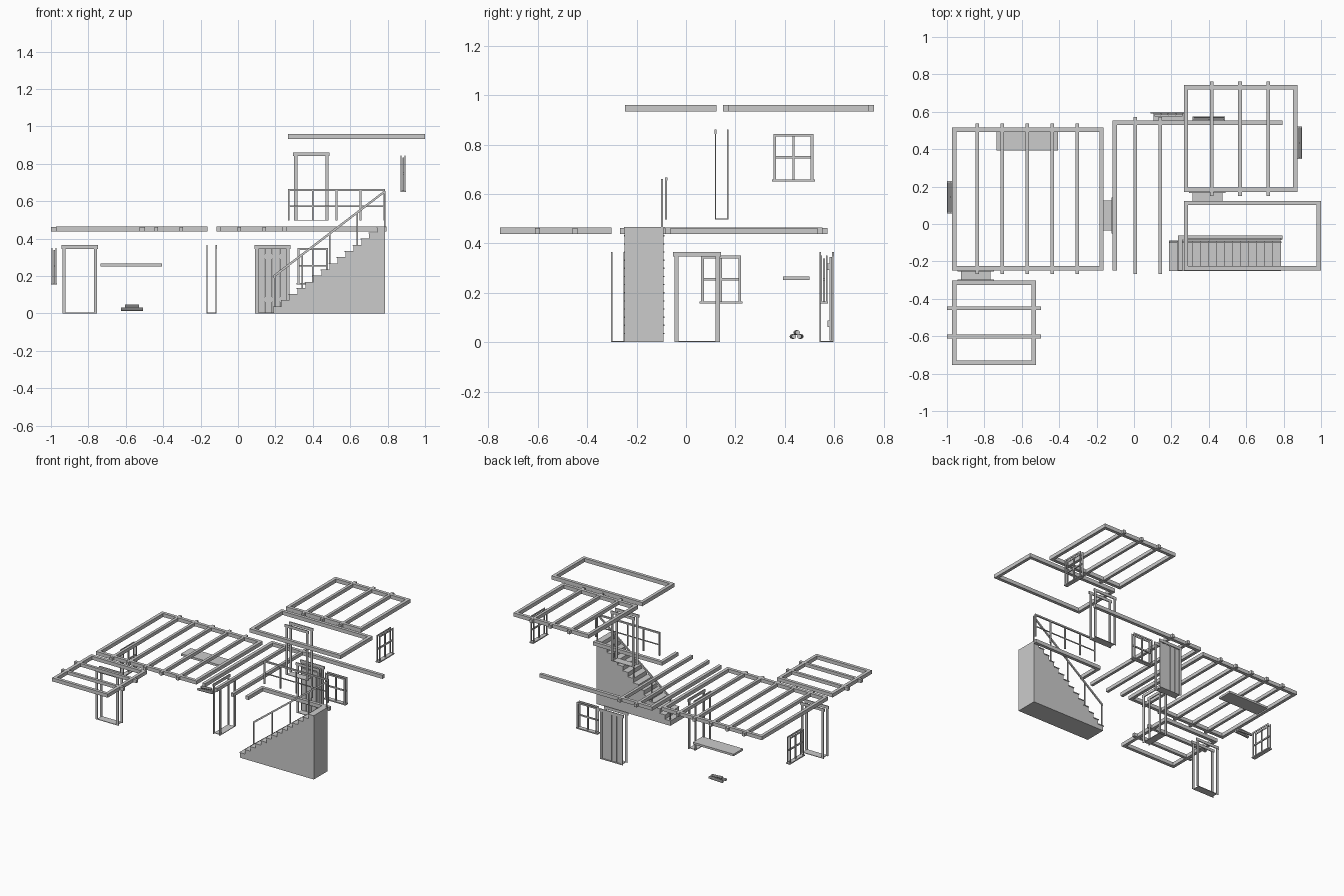
import bpy, bmesh, math
from mathutils import Vector

if "Cube" in bpy.data.objects:
    bpy.data.objects.remove(bpy.data.objects["Cube"])


def boxes(name, items):
    """One object from boxes given as (x0, x1, y0, y1, z0, z1)."""
    bm = bmesh.new()
    for x0, x1, y0, y1, z0, z1 in items:
        vs = bmesh.ops.create_cube(bm, size=1)["verts"]
        for v in vs:
            v.co = Vector(((x0 + x1) / 2 + v.co.x * (x1 - x0),
                           (y0 + y1) / 2 + v.co.y * (y1 - y0),
                           (z0 + z1) / 2 + v.co.z * (z1 - z0)))
    return finish(name, bm)


def finish(name, bm):
    bmesh.ops.recalc_face_normals(bm, faces=bm.faces)
    me = bpy.data.meshes.new(name)
    bm.to_mesh(me)
    bm.free()
    ob = bpy.data.objects.new(name, me)
    bpy.context.collection.objects.link(ob)
    return ob


def extrude_xz(name, pts, y0, y1):
    """Side profile in x-z pushed from y0 to y1."""
    bm = bmesh.new()
    f = bm.faces.new([bm.verts.new((x, y0, z)) for x, z in pts])
    r = bmesh.ops.extrude_face_region(bm, geom=[f])
    for v in r["geom"]:
        if isinstance(v, bmesh.types.BMVert):
            v.co.y = y1
    return finish(name, bm)


B = 0.023                      # ceiling beam width
LOW, HIGH = (0.438, 0.464), (0.934, 0.961)


def ring(name, x0, x1, y0, y1, z):
    boxes(name, [(x0, x1, y0, y0 + B, *z), (x0, x1, y1 - B, y1, *z),
                 (x0, x0 + B, y0 + B, y1 - B, *z), (x1 - B, x1, y0 + B, y1 - B, *z)])


def joists(name, centres, a, b, z, along_y=True):
    h = 0.01
    z = (z[0] + 0.001, z[1] - 0.001)
    for c in centres:
        boxes(name, [(c - h, c + h, a, b, *z) if along_y else (a, b, c - h, c + h, *z)])


def wall_boxes(name, items, along_x):
    """Items are (u0, u1, n0, n1, z0, z1): u along the wall, n across it."""
    boxes(name, [i if along_x else (i[2], i[3], i[0], i[1], i[4], i[5]) for i in items])


def doorway(name, u, n0, n1, z, along_x=True):
    """Thin casing on both wall faces plus a threshold."""
    t, w = 0.005, 0.017
    u0, u1 = u - 0.092, u + 0.092
    for side, (a, b) in (("near", (n0, n0 + t)), ("far", (n1 - t, n1))):
        wall_boxes(f"{name}_{side}_casing", [
            (u0, u0 + w, a, b, z, z + 0.348), (u1 - w, u1, a, b, z, z + 0.348),
            (u0 - 0.005, u1 + 0.005, a - 0.001, b + 0.001, z + 0.346, z + 0.366)], along_x)
    wall_boxes(name + "_threshold", [(u - 0.08, u + 0.08, n0, n1, z, z + 0.004)], along_x)


def window(name, u, n0, n1, z, along_x=True):
    """Two casings, a sill and crossed glazing bars."""
    t, w, h, top = 0.005, 0.011, 0.081, z + 0.19
    m = (n0 + n1) / 2
    for side, (a, b) in (("near", (n0, n0 + t)), ("far", (n1 - t, n1))):
        wall_boxes(f"{name}_{side}_casing", [
            (u - h, u - h + w, a, b, z, top), (u + h - w, u + h, a, b, z, top),
            (u - h + w, u + h - w, a, b, top - w, top)], along_x)
    wall_boxes(name + "_sill", [(u - 0.087, u + 0.087, n0 - 0.002, n1 + 0.002, z - 0.004, z + 0.004)], along_x)
    c = z + 0.095
    wall_boxes(name + "_bars", [(u - 0.004, u + 0.004, m - 0.004, m + 0.004, z, top - w),
                                (u - h, u + h, m - 0.004, m + 0.004, c - 0.005, c + 0.005)], along_x)


# ceiling frames and joists
ring("main_room_ring_beam", -0.973, -0.162, -0.248, 0.516, LOW)
joists("main_room_joist", [-0.838 + 0.1335 * i for i in range(5)], -0.268, 0.538, LOW)
ring("side_room_ring_beam", -0.973, -0.525, -0.753, -0.302, LOW)
joists("side_room_joist", [-0.45, -0.601], -1.0, -0.498, LOW, along_y=False)
ring("bedroom_ring_beam", 0.266, 0.873, 0.172, 0.742, HIGH)
joists("bedroom_joist", [0.416, 0.567, 0.718], 0.15, 0.762, HIGH)
ring("stair_room_ring_beam", 0.266, 1.0, -0.248, 0.124, HIGH)
boxes("hall_beams", [(-0.114, -0.114 + B, -0.248, 0.53, *LOW), (-0.114, 0.795, 0.53, 0.553, *LOW)])
boxes("stair_opening_beams", [(0.236, 0.236 + B, -0.248, -0.084, *LOW), (0.236, 0.795, -0.084, -0.061, *LOW)])
joists("hall_joist", [0.007, 0.14], -0.268, 0.573, LOW)

# doorways
doorway("side_doorway", -0.846, -0.303, -0.248, 0)
doorway("hall_doorway", 0.045, -0.168, -0.114, 0, along_x=False)
doorway("bedroom_doorway", 0.392, 0.117, 0.172, 0.496)
doorway("entry_doorway", 0.184, 0.541, 0.598, 0)

# plank entry door
boxes("entry_door_planks", [(0.105 + 0.04 * i, 0.143 + 0.04 * i, 0.582, 0.592, 0.006, 0.345) for i in range(4)])
boxes("entry_door_battens", [(0.11, 0.258, 0.574, 0.582, z - 0.013, z + 0.013) for z in (0.075, 0.305)])

# windows
window("main_room_window", 0.142, -0.997, -0.97, 0.16, along_x=False)
window("hall_window", 0.4, 0.545, 0.573, 0.16)
window("bedroom_window", 0.435, 0.87, 0.896, 0.654, along_x=False)

# mantel shelf and logs
boxes("mantel_shelf", [(-0.734, -0.406, 0.392, 0.5, 0.251, 0.266)])
for i, (y, z, length, ang) in enumerate([(0.433, 0.023, 0.116, 4), (0.463, 0.023, 0.116, -4), (0.448, 0.039, 0.075, 6)]):
    bpy.ops.mesh.primitive_cylinder_add(vertices=8, radius=0.0095, depth=length, location=(-0.567, y, z),
                                        rotation=(0, math.pi / 2, math.radians(ang)))
    bpy.context.object.name = f"log_{i + 1}"

# solid staircase with thin overhanging treads
N, X0, X1, TOP = 14, 0.19, 0.787, 0.461
run, rise = (X1 - X0) / N, TOP / N
profile = [(X1, 0), (X0, 0)]
for i in range(N):
    profile += [(X0 + run * i, rise * (i + 1)), (X0 + run * (i + 1), rise * (i + 1))]
extrude_xz("staircase", profile, -0.25, -0.091)
boxes("stair_treads", [(X0 + run * i - 0.004, X0 + run * (i + 1), -0.251, -0.087,
                        rise * (i + 1), rise * (i + 1) + 0.005) for i in range(N)])

# sloping stair banister
P0, P1 = (0.197, 0.203), (0.785, 0.652)
slope = (P1[1] - P0[1]) / (P1[0] - P0[0])
extrude_xz("stair_handrail", [(P0[0] - 0.006, P0[1] - 0.012), (P1[0], P1[1] - 0.006),
                              (P1[0], P1[1] + 0.008), (P0[0] - 0.006, P0[1] + 0.003)], -0.102, -0.093)
for i in range(5):
    x = P0[0] + 0.147 * i
    step = min(N, int((x - X0) / run) + 1)
    boxes("stair_baluster", [(x - 0.004, x + 0.004, -0.101, -0.094, rise * step, P0[1] + slope * (x - P0[0]))])

# landing railing
boxes("landing_rails", [(0.266, 0.787, -0.086, -0.075, 0.655, 0.666), (0.266, 0.787, -0.083, -0.078, 0.57, 0.577)])
for i in range(5):
    x = 0.271 + 0.128 * i
    boxes("landing_post", [(x - 0.0045, x + 0.0045, -0.085, -0.076, 0.496, 0.656)])
